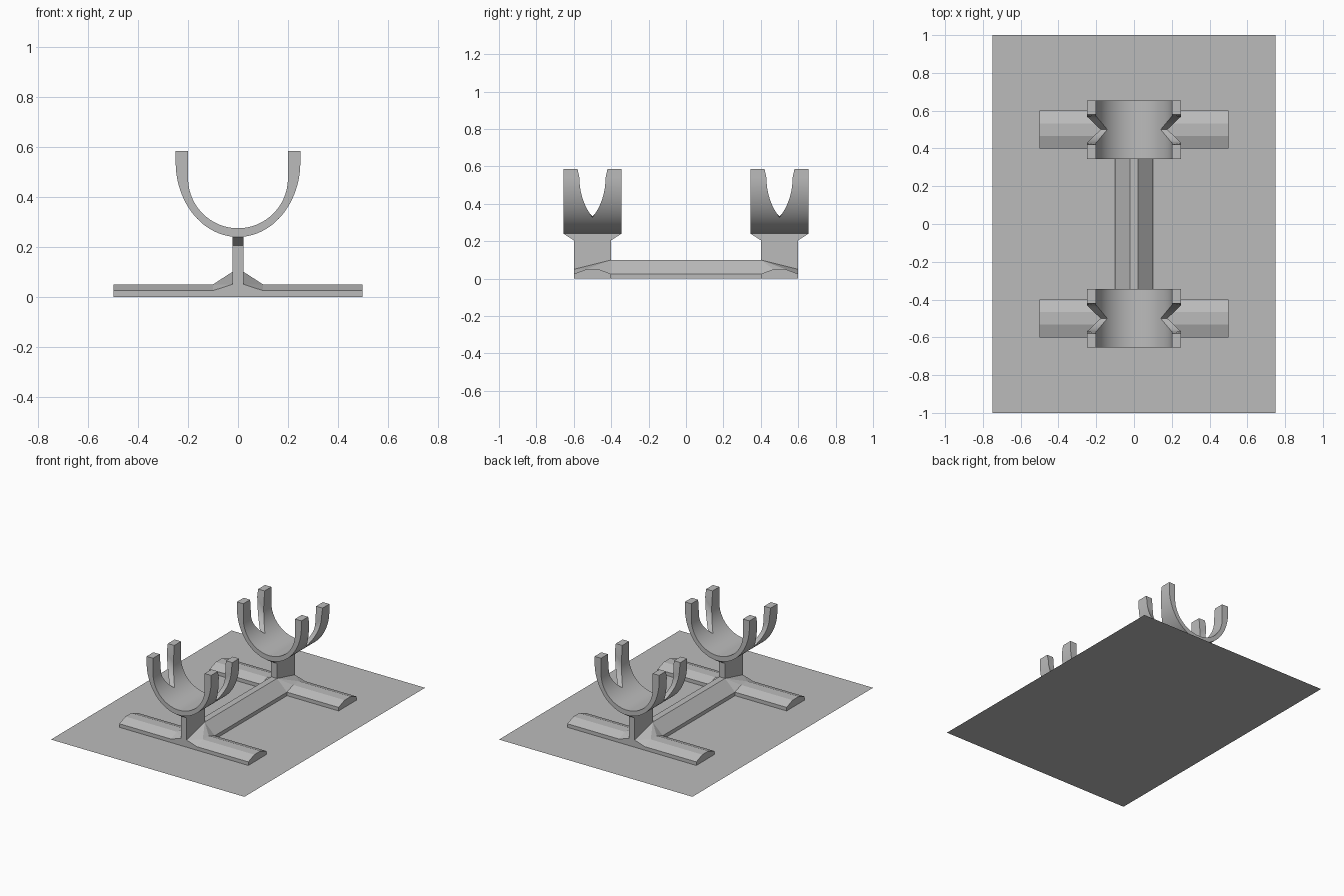
import bpy, bmesh, math

if "Cube" in bpy.data.objects:
    bpy.data.objects.remove(bpy.data.objects["Cube"])

grey = bpy.data.materials.new("plain_grey")
grey.diffuse_color = (0.5, 0.5, 0.5, 1)
grey.use_nodes = True
grey.node_tree.nodes["Principled BSDF"].inputs["Base Color"].default_value = grey.diffuse_color


def finish(name, bm, smooth=False):
    bmesh.ops.remove_doubles(bm, verts=bm.verts[:], dist=1e-5)
    bmesh.ops.recalc_face_normals(bm, faces=bm.faces[:])
    me = bpy.data.meshes.new(name)
    bm.to_mesh(me)
    bm.free()
    me.materials.append(grey)
    ob = bpy.data.objects.new(name, me)
    bpy.context.collection.objects.link(ob)
    if smooth:
        bpy.ops.object.select_all(action='DESELECT')
        ob.select_set(True)
        bpy.context.view_layer.objects.active = ob
        bpy.ops.object.shade_smooth_by_angle(angle=math.radians(35))
    return ob


def hull(name, pts):
    bm = bmesh.new()
    for p in pts:
        bm.verts.new(p)
    r = bmesh.ops.convex_hull(bm, input=bm.verts[:])
    junk = {g for g in r["geom_interior"] + r["geom_unused"] if isinstance(g, bmesh.types.BMVert)}
    bmesh.ops.delete(bm, geom=list(junk), context='VERTS')
    bmesh.ops.dissolve_limit(bm, angle_limit=0.01, verts=bm.verts[:], edges=bm.edges[:])
    return finish(name, bm)


W = 0.0225                                   # half thickness of the upright web
YC = 0.5                                     # distance of each stand from the middle
FOOT = [(-.1, 0), (-.1, .025), (-.033, .05), (.033, .05), (.1, .025), (.1, 0)]


def cradle(name, yc):
    # stations along one side of the U: inner point, outer point, half slot width
    n, t0 = 24, math.radians(45)
    st = []
    for i in range(n + 1):
        t = math.pi / 2 * i / n
        s, c = math.sin(t), math.cos(t)
        slot = max(0, .07 * (s - math.sin(t0)) / (1 - math.sin(t0)))
        st.append(((.2 * s, .475 - .2 * c), (.25 * s, .54 - .3 * c), slot if slot > 1e-6 else 0))
    st.append(((.2, .585), (.25, .585), .08))
    bm = bmesh.new()

    def quad(*pts):
        bm.faces.new([bm.verts.new(p) for p in pts])

    for sx in (-1, 1):
        for sy in (-1, 1):
            def ring(s):
                (xi, zi), (xo, zo), h = s
                return [(sx * xi, yc + sy * h, zi), (sx * xi, yc + sy * .155, zi),
                        (sx * xo, yc + sy * .155, zo), (sx * xo, yc + sy * h, zo)]
            for a, b in zip(st, st[1:]):
                ra, rb = ring(a), ring(b)
                for k in range(4 if b[2] > 0 else 3):
                    m = (k + 1) % 4
                    quad(ra[k], ra[m], rb[m], rb[k])
            quad(*ring(st[-1]))              # prong tip
    finish(name, bm, True)


# base sheet
bm = bmesh.new()
bm.faces.new([bm.verts.new((x * .75, y, 0)) for x, y in ((-1, -1), (1, -1), (1, 1), (-1, 1))])
for f in bm.faces:
    f.normal_update()
finish("base_sheet", bm)

# long spine between the stands
hull("spine_beam", [(sx * x, y, z) for sx in (-1, 1) for y in (-.4, .4)
                    for x, z in ((.1, 0), (.1, .025), (W, .1))])

for side, label in ((-1, "front"), (1, "back")):
    yc = side * YC
    # feet to either side
    for sx, lr in ((-1, "left"), (1, "right")):
        hull(f"{label}_{lr}_foot", [(sx * x, yc + y, z) for x in (.1, .5) for y, z in FOOT])
    # sloped junction of spine and feet
    hull(f"{label}_junction",
         [(sx * .1, yc + y, z) for sx in (-1, 1) for y, z in FOOT] +
         [(sx * W, yc + side * y, z) for sx in (-1, 1) for y, z in ((.1, .05), (-.1, .1))])
    # upright post and its flared head
    hull(f"{label}_post", [(sx * W, yc + sy * .1, z) for sx in (-1, 1) for sy in (-1, 1)
                           for z in (.01, .205)])
    hull(f"{label}_post_head", [(sx * W, yc + sy * y, z) for sx in (-1, 1) for sy in (-1, 1)
                                for y, z in ((.1, .205), (.155, .24), (.155, .245))])
    cradle(f"{label}_cradle", yc)
